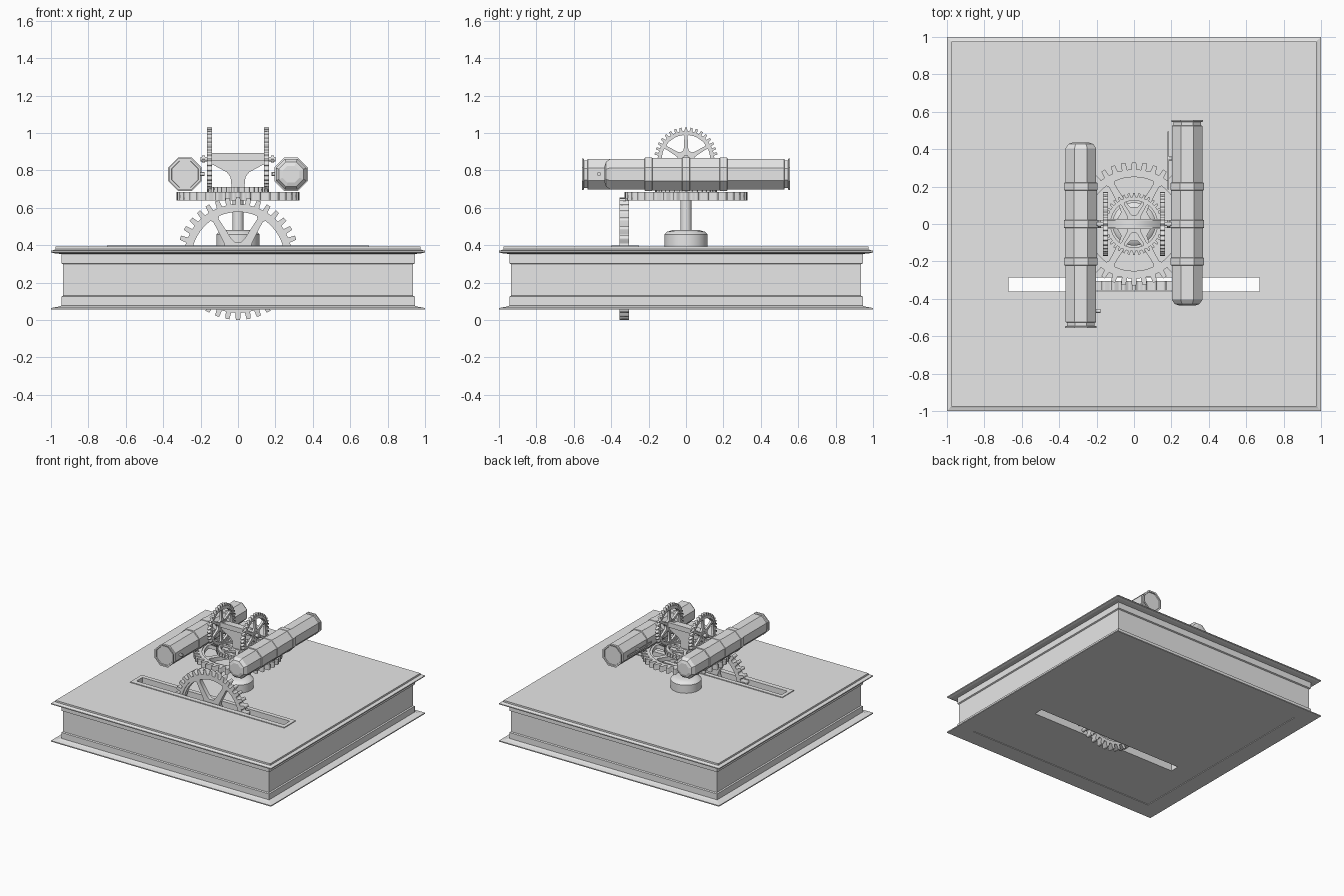
import bpy, bmesh, math
from mathutils import Matrix, Vector

old = bpy.data.objects.get("Cube")
if old:
    bpy.data.objects.remove(old, do_unlink=True)

GREY = (0.8, 0.8, 0.8, 1)
mat = bpy.data.materials.new("plain grey")
mat.diffuse_color = GREY
mat.use_nodes = True
mat.node_tree.nodes["Principled BSDF"].inputs["Base Color"].default_value = GREY

TO_X = Matrix.Rotation(math.pi / 2, 4, 'Y')
TO_Y = Matrix.Rotation(-math.pi / 2, 4, 'X')
FLAT = Matrix.Identity(4)


def at(x, y, z, turn=FLAT):
    return Matrix.Translation((x, y, z)) @ turn


def finish(name, bm, place=FLAT):
    bmesh.ops.recalc_face_normals(bm, faces=bm.faces)
    mesh = bpy.data.meshes.new(name)
    bm.to_mesh(mesh)
    bm.free()
    mesh.transform(place)
    mesh.materials.append(mat)
    obj = bpy.data.objects.new(name, mesh)
    bpy.context.collection.objects.link(obj)
    return obj


def loft(name, profile, sides, place=FLAT, smooth=False):
    """Stack regular polygons: profile holds (apothem, height) pairs."""
    bm = bmesh.new()
    rings = []
    for r, h in profile:
        c = r / math.cos(math.pi / sides)
        angles = [(i + 0.5) * math.tau / sides for i in range(sides)]
        rings.append([bm.verts.new((c * math.cos(a), c * math.sin(a), h)) for a in angles])
    for a, b in zip(rings, rings[1:]):
        for i in range(sides):
            j = (i + 1) % sides
            bm.faces.new((a[i], a[j], b[j], b[i]))
    bm.faces.new(rings[0])
    bm.faces.new(rings[-1])
    obj = finish(name, bm, place)
    if smooth:
        bpy.ops.object.select_all(action='DESELECT')
        obj.select_set(True)
        bpy.context.view_layer.objects.active = obj
        bpy.ops.object.shade_smooth_by_angle()
    return obj


def box(name, size, place):
    bm = bmesh.new()
    bmesh.ops.create_cube(bm, size=1, matrix=Matrix.Diagonal((*size, 1)))
    return finish(name, bm, place)


def polar(r, a):
    return (r * math.cos(a), r * math.sin(a))


def plate(name, outlines, thick, place):
    """Extruded flat outline; every outline after the first is a hole."""
    curve = bpy.data.curves.new(name, 'CURVE')
    curve.dimensions = '2D'
    curve.fill_mode = 'BOTH'
    curve.extrude = thick / 2
    for pts in outlines:
        s = curve.splines.new('POLY')
        s.points.add(len(pts) - 1)
        for p, (x, y) in zip(s.points, pts):
            p.co = (x, y, 0, 1)
        s.use_cyclic_u = True
    temp = bpy.data.objects.new(name + " outline", curve)
    bpy.context.collection.objects.link(temp)
    graph = bpy.context.evaluated_depsgraph_get()
    mesh = bpy.data.meshes.new_from_object(temp.evaluated_get(graph))
    bm = bmesh.new()
    bm.from_mesh(mesh)
    bmesh.ops.remove_doubles(bm, verts=bm.verts, dist=0.00001)
    bpy.data.objects.remove(temp, do_unlink=True)
    return finish(name, bm, place)


def circle(r, n=72):
    return [polar(r, i * math.tau / n) for i in range(n)]


def gear(name, radius, thick, place, teeth=36):
    step = math.tau / teeth
    outline = []
    for i in range(teeth):
        for r, f in ((0.885, -0.28), (1, -0.2), (1, 0.2), (0.885, 0.28)):
            outline.append(polar(radius * r, (i + f) * step))
    # toothed rim
    plate(name + "_rim", [outline, circle(radius * 0.81)], thick, place)
    # thinner web with six rounded openings between the spokes
    holes = []
    for k in range(6):
        mid = math.radians(30 + 60 * k)
        hole = [polar(radius * 0.76, mid + math.radians(a)) for a in range(-24, 25, 6)]
        hole += [polar(radius * r, mid + math.radians(a)) for r, a in
                 ((0.72, 26), (0.5, 23), (0.34, 18), (0.28, 12),
                  (0.28, -12), (0.34, -18), (0.5, -23), (0.72, -26))]
        holes.append(hole)
    plate(name + "_spokes", [circle(radius * 0.83)] + holes, thick * 0.7, place)
    loft(name + "_hub", [(radius * 0.15, -thick / 2), (radius * 0.15, thick / 2)], 24, place, True)


# Square plinth with moulded top and bottom, slotted for the front gear
plinth = loft("plinth", [
    (0.86, 0.061), (0.86, 0.056), (1.0, 0.056), (1.0, 0.064), (0.965, 0.07), (0.945, 0.076),
    (0.945, 0.125), (0.935, 0.13), (0.935, 0.298), (0.945, 0.303), (0.945, 0.353),
    (0.98, 0.356), (1.0, 0.362), (1.0, 0.37), (0.985, 0.374), (0.975, 0.378), (0.975, 0.392)], 4)
frame = box("slot_frame", (1.4, 0.15, 0.02), at(0, -0.325, 0.388))
cutter = box("slot_cutter", (1.34, 0.075, 1), at(0, -0.3225, 0.3))
cutter.hide_render = True
for obj in (plinth, frame):
    mod = obj.modifiers.new("slot", 'BOOLEAN')
    mod.operation = 'DIFFERENCE'
    mod.solver = 'EXACT'
    mod.object = cutter
    bpy.context.view_layer.objects.active = obj
    bpy.ops.object.modifier_apply(modifier=mod.name)
bpy.data.objects.remove(cutter, do_unlink=True)

# Gear train
gear("front_gear", 0.328, 0.05, at(0, -0.33, 0.328, TO_Y))
gear("turntable_gear", 0.33, 0.046, at(0, 0, 0.662))
gear("upper_turntable_gear", 0.165, 0.026, at(0, 0, 0.698))
for side, x in (("left", 0.152), ("right", -0.152)):
    gear(side + "_small_gear", 0.17, 0.025, at(x, 0, 0.86, TO_X))

# Post and its foot
loft("post_foot", [(0.115, 0.38), (0.115, 0.458), (0.1, 0.472), (0.07, 0.48), (0.03, 0.482)],
     32, smooth=True)
loft("post", [(0.03, 0.47), (0.03, 0.7)], 24, smooth=True)

# Forked bracket carrying the cross axle
half = [(0.143, 0.893), (0.143, 0.835), (0.06, 0.79), (0.04, 0.765), (0.034, 0.705), (0.045, 0.69)]
fork = half + [(-x, z) for x, z in reversed(half)]
plate("bracket", [fork], 0.036, at(0, 0, 0, Matrix.Rotation(math.pi / 2, 4, 'X')))
box("bracket_crossbar", (0.286, 0.056, 0.04), at(0, 0, 0.873))
loft("cross_axle", [(0.012, -0.2), (0.012, 0.2)], 16, at(0, 0, 0.86, TO_X), True)

# Two eight-sided telescopes pointing opposite ways
tube = [(0.045, -0.435), (0.066, -0.428), (0.082, -0.405), (0.082, -0.222),
        (0.089, -0.22), (0.089, -0.182), (0.086, -0.18), (0.086, -0.022),
        (0.089, -0.02), (0.089, 0.02), (0.086, 0.022), (0.086, 0.18),
        (0.089, 0.182), (0.089, 0.22), (0.082, 0.222), (0.082, 0.525),
        (0.073, 0.527), (0.073, 0.545), (0.084, 0.547), (0.084, 0.556),
        (0.072, 0.556), (0.07, 0.548)]
for side, s in (("left", 1), ("right", -1)):
    turn = FLAT if s > 0 else Matrix.Rotation(math.pi, 4, 'Z')
    loft(side + "_telescope", tube, 8, at(s * 0.284, 0, 0.779, turn @ TO_Y))
    # axle nut and focus knob on the inner face
    loft(side + "_axle_nut", [(0.018, -0.008), (0.018, 0.008)], 6, at(s * 0.185, 0, 0.86, TO_X))
    knob_y = 0.35 if s > 0 else -0.465
    loft(side + "_focus_knob", [(0.011, -0.012), (0.011, 0.012)], 12,
         at(s * 0.19, knob_y, 0.78, TO_X), True)
box("focus_rail", (0.006, 0.31, 0.014), at(0.183, 0.34, 0.78))
